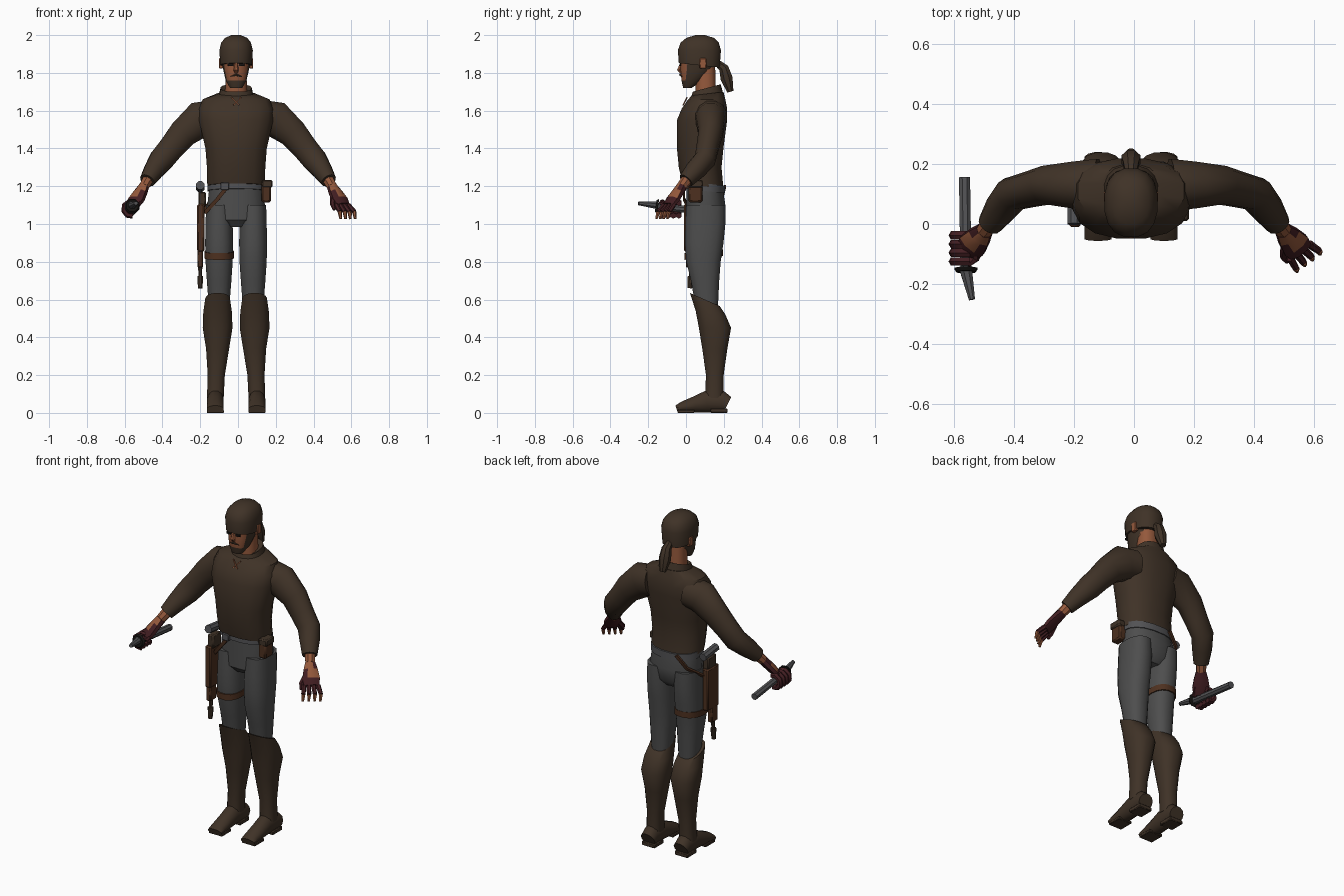
import bpy, bmesh, math
from mathutils import Vector

cube = bpy.data.objects.get("Cube")
if cube:
    bpy.data.objects.remove(cube, do_unlink=True)

CENTRE = -.01  # body centre line


def material(name, red, green, blue):
    mat = bpy.data.materials.new(name)
    mat.use_nodes = True
    mat.diffuse_color = (red, green, blue, 1)
    mat.node_tree.nodes["Principled BSDF"].inputs["Base Color"].default_value = mat.diffuse_color
    return mat


BROWN = material("dark brown cloth", red=.05, green=.032, blue=.02)
GREY = material("grey trousers", red=.075, green=.075, blue=.075)
SKIN = material("skin", red=.3, green=.1, blue=.045)
GLOVE = material("maroon glove", red=.055, green=.013, blue=.016)
LEATHER = material("strap leather", red=.075, green=.03, blue=.014)
IRON = material("iron", red=.085, green=.085, blue=.09)
BLACK = material("black", red=.008, green=.007, blue=.006)


def finish(name, bm, materials, rule=None):
    """Turn a bmesh into a shaded object, colouring faces by a rule."""
    bmesh.ops.recalc_face_normals(bm, faces=bm.faces)
    if rule:
        for face in bm.faces:
            face.material_index = rule(face.calc_center_median(), face.normal)
    mesh = bpy.data.meshes.new(name)
    bm.to_mesh(mesh)
    bm.free()
    for mat in materials:
        mesh.materials.append(mat)
    part = bpy.data.objects.new(name, mesh)
    bpy.context.collection.objects.link(part)
    bpy.ops.object.select_all(action='DESELECT')
    part.select_set(True)
    bpy.context.view_layer.objects.active = part
    bpy.ops.object.shade_smooth_by_angle(angle=math.radians(40))


def loft(name, rings, *materials, rule=None):
    """Skin a list of equal rings and close both ends."""
    bm = bmesh.new()
    rows = [[bm.verts.new(point) for point in ring] for ring in rings]
    for low, high in zip(rows, rows[1:]):
        for i in range(len(low)):
            bm.faces.new((low[i - 1], low[i], high[i], high[i - 1]))
    bm.faces.new(rows[0])
    bm.faces.new(rows[-1])
    finish(name, bm, materials, rule)


def circle(sides):
    angles = [math.tau * (i + .5) / sides for i in range(sides)]
    return [(math.cos(a), math.sin(a)) for a in angles]


def ring(z, wide, front, back, rise=0, x=CENTRE):
    """Level, slightly squared ring; rise lifts its front and drops its back."""
    points = []
    for c, s in circle(16):
        c, s = (math.copysign(abs(t) ** .85, t) for t in (c, s))
        points.append((x + wide * c, (front + back + (back - front) * s) / 2, z - rise * s))
    return points


def tube(name, path, radii, *materials, sides=8, across=(0, 1, 0), rule=None):
    """Rings square to a path; a radius may be a pair (across, other way)."""
    path, rings = [Vector(point) for point in path], []
    for i, (point, radius) in enumerate(zip(path, radii)):
        along = (path[min(i + 1, len(path) - 1)] - path[max(i - 1, 0)]).normalized()
        u = Vector(across)
        u = (u - along * u.dot(along)).normalized()
        v = along.cross(u)
        wide, deep = radius if isinstance(radius, tuple) else (radius, radius)
        rings.append([point + u * wide * c + v * deep * s for c, s in circle(sides)])
    loft(name, rings, *materials, rule=rule)


def box(name, at, size, mat):
    bm = bmesh.new()
    bmesh.ops.create_cube(bm, size=1)
    for vert in bm.verts:
        vert.co = [middle + part * length for middle, part, length in zip(at, vert.co, size)]
    bmesh.ops.bevel(bm, geom=bm.edges[:], offset=min(size) / 6, segments=1, affect='EDGES')
    finish(name, bm, [mat])


def strap(name, *path):
    tube(name, path, [(.008, .014)] * len(path), LEATHER, sides=4)


# Torso, collar and lacing
loft("jacket", [
    ring(1.2, wide=.155, front=-.02, back=.2, rise=.015),
    ring(1.3, wide=.157, front=-.04, back=.19),
    ring(1.4, wide=.165, front=-.05, back=.2),
    ring(1.55, wide=.2, front=-.05, back=.22),
    ring(1.61, wide=.2, front=-.025, back=.22),
    ring(1.66, wide=.18, front=.01, back=.21),
    ring(1.69, wide=.1, front=.03, back=.2, rise=-.01)], BROWN)
loft("collar", [
    ring(1.67, wide=.095, front=.02, back=.2, rise=-.015),
    ring(1.72, wide=.083, front=.035, back=.185, rise=-.02),
    ring(1.71, wide=.07, front=.05, back=.17, rise=-.02)], BROWN)
for side in (1, -1):
    tube("collar_lace", [(CENTRE - side * .025, .005, 1.67), (CENTRE + side * .015, -.015, 1.63)],
         (.004, .004), SKIN, sides=4)


# Head: bare cheeks and nape, bearded chin and sideburns
def face_colour(middle, normal):
    cheek = middle.y < 0 and middle.z > 1.76
    nape = middle.y > .08 and middle.z < 1.84
    return 0 if cheek or nape else 1


loft("neck", [
    ring(1.66, wide=.06, front=.05, back=.16),
    ring(1.84, wide=.055, front=.05, back=.155)], SKIN)
loft("head", [
    ring(1.72, wide=.033, front=-.015, back=.03),
    ring(1.76, wide=.056, front=-.025, back=.09),
    ring(1.82, wide=.07, front=-.03, back=.15),
    ring(1.9, wide=.08, front=-.03, back=.17)], SKIN, BROWN, rule=face_colour)
loft("cap", [
    ring(1.84, wide=.085, front=-.04, back=.18, rise=.012),
    ring(1.92, wide=.09, front=-.045, back=.187),
    ring(1.96, wide=.08, front=-.03, back=.175),
    ring(1.985, wide=.06, front=0, back=.15),
    ring(2, wide=.025, front=.05, back=.1)], BROWN)
tube("nose", [(CENTRE, -.025, 1.85), (CENTRE, -.035, 1.815), (CENTRE, -.025, 1.8)],
     (.008, .014, .008), SKIN, sides=6)
tube("moustache", [(CENTRE + x, y, z) for x, y, z in
                   ((-.03, -.015, 1.78), (0, -.03, 1.79), (.03, -.015, 1.78))],
     (.005, .007, .005), BROWN, sides=6, across=(0, 0, 1))
for side in (1, -1):
    box("eye", at=(CENTRE + side * .03, -.03, 1.843), size=(.03, .009, .014), mat=BLACK)
    box("ear", at=(CENTRE + side * .08, .09, 1.85), size=(.02, .035, .055), mat=SKIN)
tube("ponytail", [(CENTRE, y, z) for y, z in ((.17, 1.85), (.2, 1.825), (.215, 1.77), (.235, 1.7))],
     (.02, .028, .035, .018), BROWN)

# Hips and belt
loft("hips", [
    ring(.985, wide=.075, front=.03, back=.17),
    ring(1.02, wide=.14, front=0, back=.2),
    ring(1.1, wide=.155, front=0, back=.21),
    ring(1.23, wide=.14, front=0, back=.19)], GREY)
loft("belt", [
    ring(z, wide=.153, front=-.012, back=.207, rise=.012) for z in (1.175, 1.215)], IRON)
box("belt_buckle", at=(-.07, -.015, 1.2), size=(.045, .02, .04), mat=IRON)

# Limbs, mirrored about the centre line
PALM_SPAN = Vector((.8, .6, 0))
for side, label in ((1, "left_"), (-1, "right_")):
    thigh = CENTRE + side * .09
    loft(label + "trouser_leg", [
        ring(.56, wide=.055, front=.05, back=.17, x=thigh),
        ring(.7, wide=.066, front=.025, back=.177, x=thigh),
        ring(.8, wide=.073, front=0, back=.185, x=thigh),
        ring(.9, wide=.075, front=-.007, back=.2, x=thigh),
        ring(1, wide=.073, front=-.005, back=.21, x=thigh),
        ring(1.1, wide=.07, front=0, back=.21, x=thigh)], GREY)
    shin, ankle = CENTRE + side * .098, CENTRE + side * .11
    loft(label + "boot_shaft", [
        ring(.08, wide=.045, front=.1, back=.2, x=ankle),
        ring(.2, wide=.046, front=.105, back=.2, x=ankle - side * .005),
        ring(.34, wide=.062, front=.085, back=.22, x=shin),
        ring(.45, wide=.08, front=.067, back=.24, x=shin),
        ring(.53, wide=.077, front=.05, back=.21, rise=.01, x=shin),
        ring(.6, wide=.066, front=.02, back=.18, rise=.035, x=shin)], BROWN)
    foot = ((.22, .09), (.19, .12), (.11, .12), (.05, .09), (-.02, .06), (-.05, .04))
    tube(label + "foot", [(ankle, y, height / 2) for y, height in foot],
         [(.046, height / 2) for y, height in foot], BROWN, sides=12, across=(1, 0, 0))
    box(label + "heel", at=(ankle, .175, .012), size=(.088, .09, .024), mat=BROWN)
    box(label + "sole", at=(ankle, 0, .008), size=(.09, .09, .016), mat=BROWN)

    # Arm from the joints outward
    chest, shoulder, biceps, elbow, forearm, cuff, knuckles = (
        Vector((side * x, y, z)) for x, y, z in (
            (.12, .13, 1.57), (.2, .13, 1.555), (.29, .13, 1.48), (.405, .1, 1.34),
            (.445, .05, 1.285), (.48, 0, 1.23), (.555, -.09, 1.1)))
    tube(label + "sleeve", [chest, shoulder, biceps, biceps.lerp(elbow, .55), elbow, forearm, cuff],
         (.09, (.08, .1), (.066, .08), (.06, .07), (.058, .068), .055, .042), BROWN, sides=12)
    wrist = cuff.lerp(knuckles, .25)
    tube(label + "wrist", [cuff.lerp(forearm, .3), wrist], (.032, .028), SKIN)
    tube(label + "palm", [wrist.lerp(knuckles, part) for part in (0, .3, .7, 1)],
         ((.03, .028), (.042, .027), (.052, .026), (.045, .018)), GLOVE, SKIN,
         across=(side * PALM_SPAN.x, PALM_SPAN.y, 0),
         rule=lambda middle, normal: int(normal.z > .5 and abs(middle.y + .06) < .015))

# Open left hand
for finger in (-1.5, -.5, .5, 1.5):
    base = Vector((.552, -.09, 1.1)) + PALM_SPAN * finger * .026
    middle = base + Vector((.026, -.028, -.035)) + PALM_SPAN * finger * .006
    tip = middle + Vector((.004, -.01, -.038))
    tube("left_finger", [base, middle], (.014, .012), GLOVE, sides=6)
    tube("left_fingertip", [middle, tip], (.012, .007), SKIN, sides=6)
tube("left_thumb", [(.505, -.075, 1.14), (.5, -.11, 1.105), (.51, -.125, 1.075)],
     (.017, .014, .008), GLOVE, sides=6)

# Right fist closed on the held weapon
for finger in range(4):
    curl = [math.radians(60 + 45 * step) for step in range(6)]
    tube("right_finger", [(-.567 + .037 * math.cos(a), -.125 + .029 * finger, 1.08 + .037 * math.sin(a))
                          for a in curl], [.016] * len(curl), GLOVE, sides=6)
tube("right_thumb", [(-.515, -.075, 1.13), (-.53, -.115, 1.1), (-.555, -.135, 1.115)],
     (.018, .015, .01), GLOVE, sides=6)
tube("weapon_barrel", [(-.565, .155, 1.06), (-.56, -.16, 1.095)], (.02, .02), IRON, across=(1, 0, 0))
tube("weapon_guard", [(-.56, -.148, 1.094), (-.56, -.16, 1.096)], (.042, .034), BLACK, across=(1, 0, 0))
tube("weapon_spike", [(-.56, -.155, 1.1), (-.54, -.252, 1.11)], (.022, .011), IRON, across=(1, 0, 0))

# Right hip gear
box("holster", at=(-.197, .045, .98), size=(.038, .11, .25), mat=LEATHER)
box("holster_lower", at=(-.2, .03, .82), size=(.03, .06, .1), mat=LEATHER)
box("holster_flap", at=(-.19, .045, 1.13), size=(.04, .08, .08), mat=BROWN)
tube("sheath", [(-.2, .03, .8), (-.2, .025, .72)], (.013, .01), BROWN)
tube("sheath_tip", [(-.2, .025, .725), (-.2, .02, .66)], (.017, .013), BROWN)
tube("pistol_grip", [(-.2, .125, 1.19), (-.2, 0, 1.205)], (.024, .024), IRON, across=(1, 0, 0))
strap("front_strap", (-.055, -.01, 1.2), (-.11, -.01, 1.13), (-.175, .03, 1.06))
strap("back_strap", (-.08, .207, 1.2), (-.14, .19, 1.13), (-.185, .09, 1.06))
loft("thigh_strap", [
    ring(z, wide=.079, front=-.01, back=.197, rise=-.01, x=CENTRE - .09) for z in (.82, .855)], LEATHER)

# Left hip pouch
box("pouch", at=(.15, .05, 1.17), size=(.05, .075, .11), mat=LEATHER)
box("pouch_flap", at=(.155, .05, 1.213), size=(.056, .08, .04), mat=BROWN)
